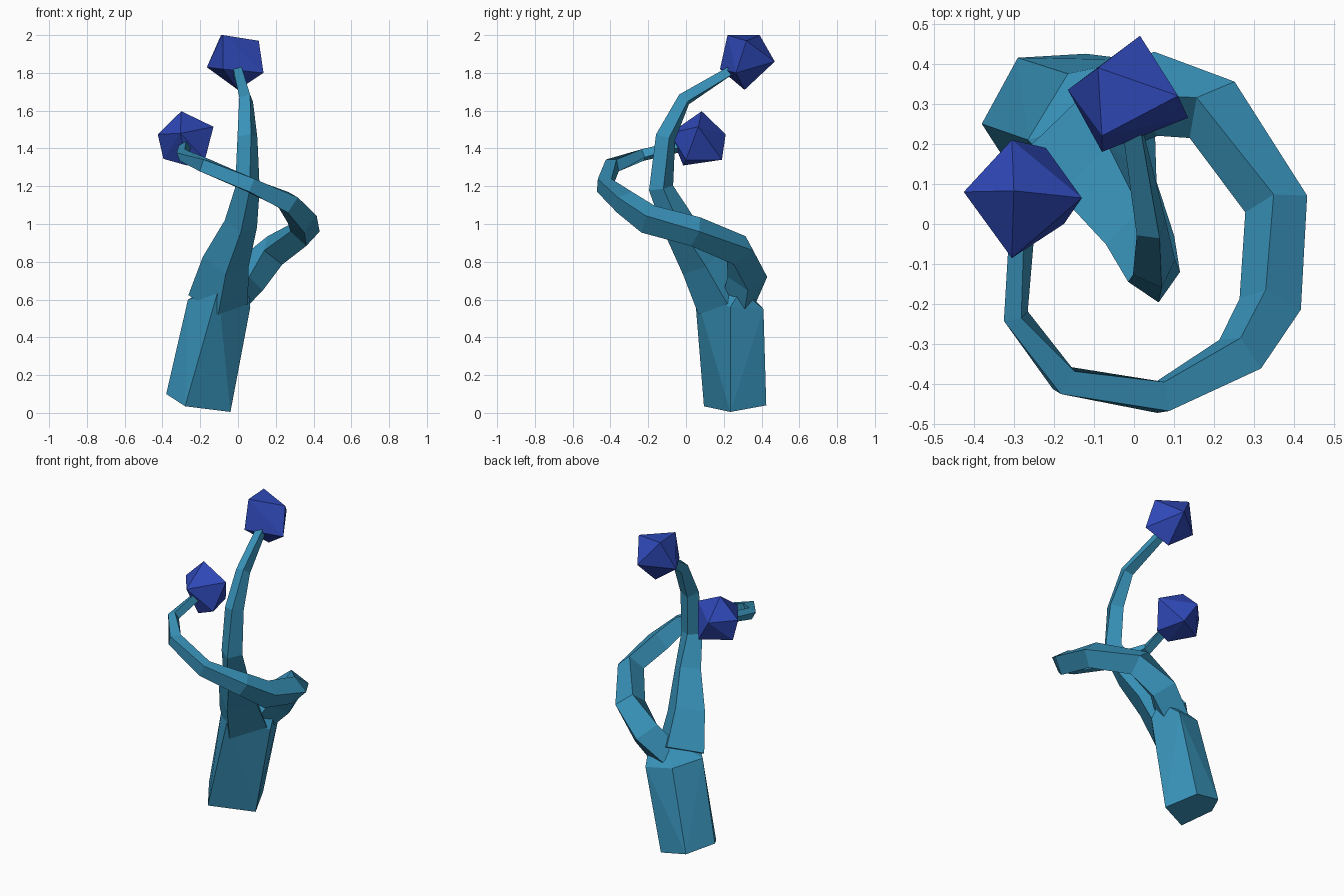
import bpy, bmesh, math
from mathutils import Vector


def material(name, color):
    m = bpy.data.materials.new(name)
    m.diffuse_color = color
    return m


teal = material("teal", (0.04, 0.29, 0.49, 1))
blue = material("blue", (0.028, 0.065, 0.47, 1))


def finish(name, bm, mat):
    bmesh.ops.recalc_face_normals(bm, faces=bm.faces)
    me = bpy.data.meshes.new(name)
    bm.to_mesh(me)
    bm.free()
    me.materials.append(mat)
    bpy.context.collection.objects.link(bpy.data.objects.new(name, me))


def limb(name, path, ref):
    """Four-sided tube through (x, y, z, corner radius, roll in degrees)."""
    bm = bmesh.new()
    pts = [Vector(p[:3]) for p in path]
    rings = []
    for i, p in enumerate(path):
        a, b = pts[max(i - 1, 0)], pts[min(i + 1, len(pts) - 1)]
        if 0 < i < len(pts) - 1:
            t = (pts[i] - a).normalized() + (b - pts[i]).normalized()
        else:
            t = b - a
        t.normalize()
        u = (ref - ref.dot(t) * t).normalized()
        v = t.cross(u)
        angles = [math.radians(p[4] + 90 * k) for k in range(4)]
        rings.append([bm.verts.new(pts[i] + p[3] * (math.cos(g) * u + math.sin(g) * v))
                      for g in angles])
    for r, s in zip(rings, rings[1:]):
        for k in range(4):
            bm.faces.new((r[k], r[(k + 1) % 4], s[(k + 1) % 4], s[k]))
    bm.faces.new(rings[0])
    bm.faces.new(rings[-1])
    finish(name, bm, teal)


def hull(name, points, mat):
    """Faceted solid as the convex hull of a few corners."""
    bm = bmesh.new()
    for p in points:
        bm.verts.new(p)
    result = bmesh.ops.convex_hull(bm, input=bm.verts)
    inside = [v for v in result["geom_interior"] if isinstance(v, bmesh.types.BMVert)]
    bmesh.ops.delete(bm, geom=inside, context="VERTS")
    finish(name, bm, mat)


# Trunk: five-cornered foot up to the fork
hull("trunk", [
    (-0.38, 0.25, 0.10), (-0.29, 0.415, 0.07), (-0.12, 0.425, 0.04),
    (-0.04, 0.235, 0.005), (-0.28, 0.095, 0.035),
    (-0.265, 0.21, 0.60), (-0.105, 0.045, 0.65), (0.065, 0.235, 0.56),
    (0.055, 0.29, 0.65), (0.0, 0.41, 0.55), (-0.165, 0.375, 0.57),
    (-0.06, 0.27, 0.70)], teal)

# Upright branch
limb("upright_branch", [
    (-0.105, 0.205, 0.60, 0.16, 0),
    (-0.065, 0.09, 0.80, 0.125, 0), (0.015, -0.04, 1.0, 0.088, 0),
    (0.05, -0.132, 1.19, 0.066, 10), (0.05, -0.108, 1.46, 0.056, 20),
    (0.043, -0.01, 1.66, 0.042, 30), (-0.005, 0.24, 1.815, 0.032, 45)],
    Vector((1, 0, 0)))

# Branch that leaves the fork and coils around the front
limb("coiling_branch", [
    (-0.06, 0.28, 0.59, 0.10, 0), (0.055, 0.325, 0.72, 0.105, 0),
    (0.195, 0.285, 0.86, 0.09, 0), (0.355, 0.05, 0.96, 0.08, 0),
    (0.34, -0.2, 1.025, 0.08, 15), (0.265, -0.325, 1.115, 0.068, 25),
    (0.067, -0.433, 1.205, 0.052, 45), (-0.175, -0.39, 1.31, 0.047, 45),
    (-0.295, -0.23, 1.365, 0.034, 20), (-0.28, -0.02, 1.415, 0.032, 10)],
    Vector((0, 0, 1)))

# Bulbs on the branch tips
hull("upper_bulb", [
    (-0.165, 0.335, 1.83), (0.015, 0.47, 1.86), (0.11, 0.32, 1.97),
    (0.135, 0.265, 1.80), (-0.08, 0.18, 1.82), (-0.08, 0.22, 2.0),
    (-0.09, 0.39, 2.0), (0.0, 0.31, 1.71)], blue)
hull("lower_bulb", [
    (-0.30, 0.083, 1.597), (-0.425, 0.08, 1.475), (-0.305, 0.21, 1.475),
    (-0.13, 0.065, 1.515), (-0.305, -0.085, 1.48), (-0.22, 0.19, 1.34),
    (-0.395, 0.09, 1.345), (-0.175, 0.0, 1.34), (-0.27, -0.015, 1.31)], blue)
